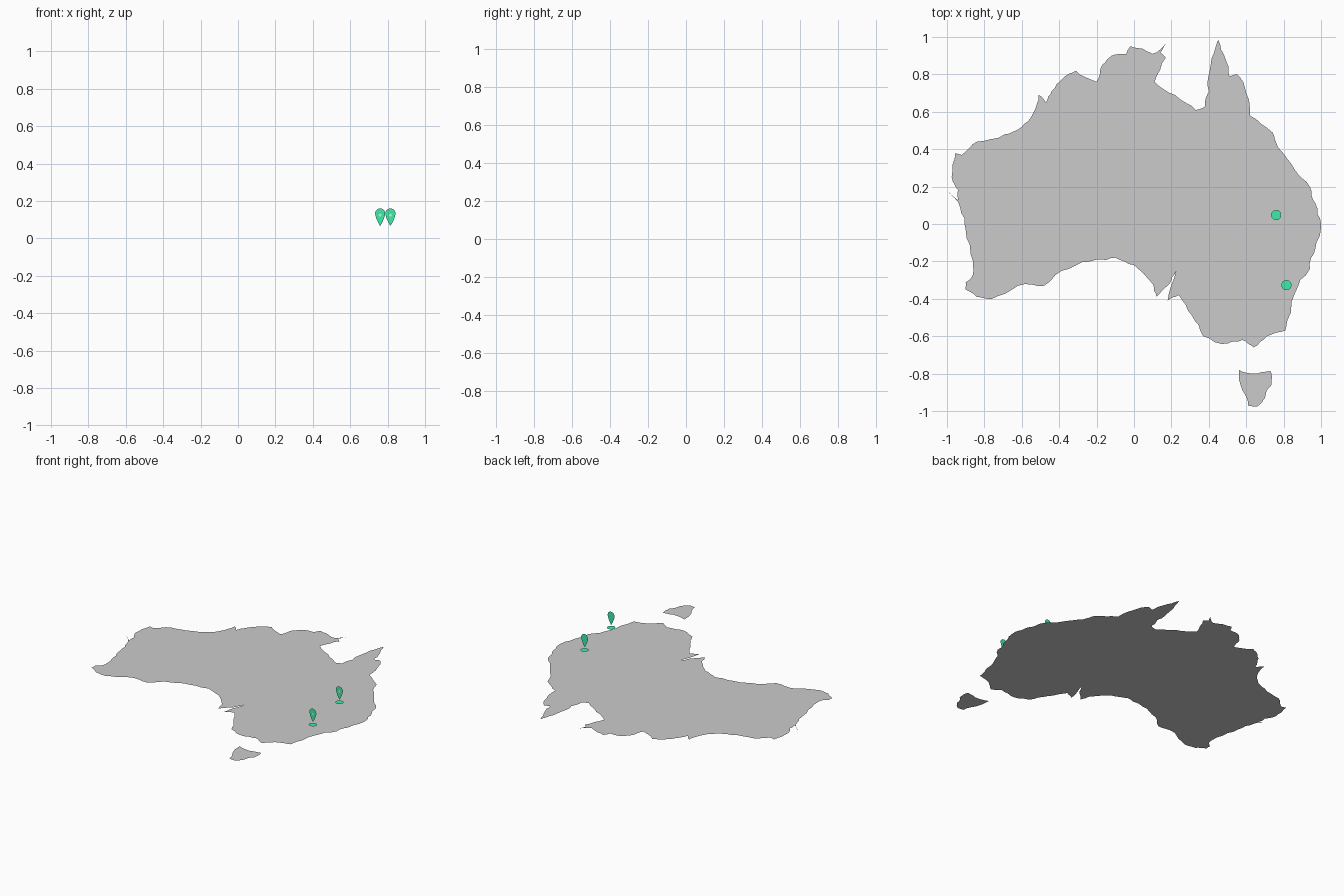
import bpy, bmesh, math, random
from mathutils import Vector

if "Cube" in bpy.data.objects:
    bpy.data.objects.remove(bpy.data.objects["Cube"])

random.seed(4)


def material(name, rgb):
    m = bpy.data.materials.new(name)
    m.diffuse_color = (*rgb, 1.0)
    m.use_nodes = True
    m.node_tree.nodes["Principled BSDF"].inputs["Base Color"].default_value = m.diffuse_color
    return m


def sheet(name, points, facing, mat=None):
    """Flat filled outline whose face looks along 'facing'."""
    bm = bmesh.new()
    face = bm.faces.new([bm.verts.new(p) for p in points])
    face.normal_update()
    if face.normal.dot(Vector(facing)) < 0:
        face.normal_flip()
    bmesh.ops.triangulate(bm, faces=[face], ngon_method='EAR_CLIP')
    mesh = bpy.data.meshes.new(name)
    bm.to_mesh(mesh)
    bm.free()
    ob = bpy.data.objects.new(name, mesh)
    bpy.context.collection.objects.link(ob)
    if mat:
        mesh.materials.append(mat)
    return ob


def ragged(points, levels=2, amount=0.09):
    """Roughen a closed outline by shifting the midpoints of its edges."""
    pts = [Vector(p) for p in points]
    for _ in range(levels):
        out = []
        for a, b in zip(pts, pts[1:] + pts[:1]):
            d = b - a
            out += [a, (a + b) / 2 + Vector((-d.y, d.x)) * random.uniform(-amount, amount)]
        pts = out
    return [(p.x, p.y, 0) for p in pts]


# Mainland: coast control points, clockwise from the south-west corner
mainland = [
    (-.90, -.31), (-.87, -.29), (-.86, -.20), (-.90, -.03), (-.93, .09),
    (-1.0, .175), (-.94, .125), (-.94, .18), (-.975, .25), (-.955, .38),
    (-.92, .37), (-.84, .44), (-.69, .48), (-.60, .52), (-.54, .59),
    (-.51, .69), (-.47, .65), (-.44, .71), (-.38, .78), (-.31, .82),
    (-.20, .76), (-.17, .85), (-.12, .90), (-.04, .91), (-.02, .95),
    (.10, .91), (.17, .965), (.14, .915), (.17, .89), (.11, .76),
    (.22, .69), (.33, .61), (.38, .63), (.40, .71), (.41, .85),
    (.45, .985), (.49, .88), (.51, .79), (.55, .80), (.59, .74),
    (.62, .58), (.74, .49), (.77, .41), (.86, .29), (.94, .20),
    (.97, .11), (1.0, 0), (.97, -.13), (.94, -.24), (.86, -.37),
    (.81, -.57), (.71, -.60), (.64, -.66), (.58, -.62), (.50, -.64),
    (.37, -.60), (.31, -.49), (.24, -.38), (.18, -.41), (.225, -.25),
    (.19, -.32), (.12, -.39), (.10, -.32), (0, -.22), (-.10, -.18),
    (-.20, -.19), (-.35, -.24), (-.48, -.33), (-.62, -.33), (-.76, -.40),
    (-.84, -.39), (-.90, -.35),
]
sheet("mainland", ragged(mainland), (0, 0, 1))

# Southern island
island = [
    (.56, -.78), (.66, -.80), (.73, -.785), (.735, -.86), (.71, -.89),
    (.70, -.93), (.66, -.975), (.61, -.97), (.58, -.89),
]
sheet("south_island", ragged(island), (0, 0, 1))

# Location markers: floating disc with an upright flat pin over it
green = material("marker_green", (0.05, 0.83, 0.40))
pale = material("marker_pale", (0.45, 0.95, 0.55))
R = 0.027


def circle(r, n=32):
    return [(r * math.cos(2 * math.pi * i / n), r * math.sin(2 * math.pi * i / n))
            for i in range(n)]


for i, (x, y) in enumerate([(.76, .048), (.815, -.327)], 1):
    sheet(f"marker_disc_{i}", [(x + u, y + v, .048) for u, v in circle(R)], (0, 0, 1), green)
    # teardrop outline: rounded head, gently curved sides, point at the bottom
    head = [(R * math.cos(math.radians(a)), .133 + R * math.sin(math.radians(a)))
            for a in range(-10, 191, 10)]
    drop = head + [(-.021, .108), (-.011, .085), (0, .066), (.011, .085), (.021, .108)]
    sheet(f"marker_pin_{i}", [(x + u, y, z) for u, z in drop], (0, -1, 0), green)
    sheet(f"pin_dot_{i}", [(x + u, y - .001, .124 + v) for u, v in circle(.008, 16)],
          (0, -1, 0), pale)
